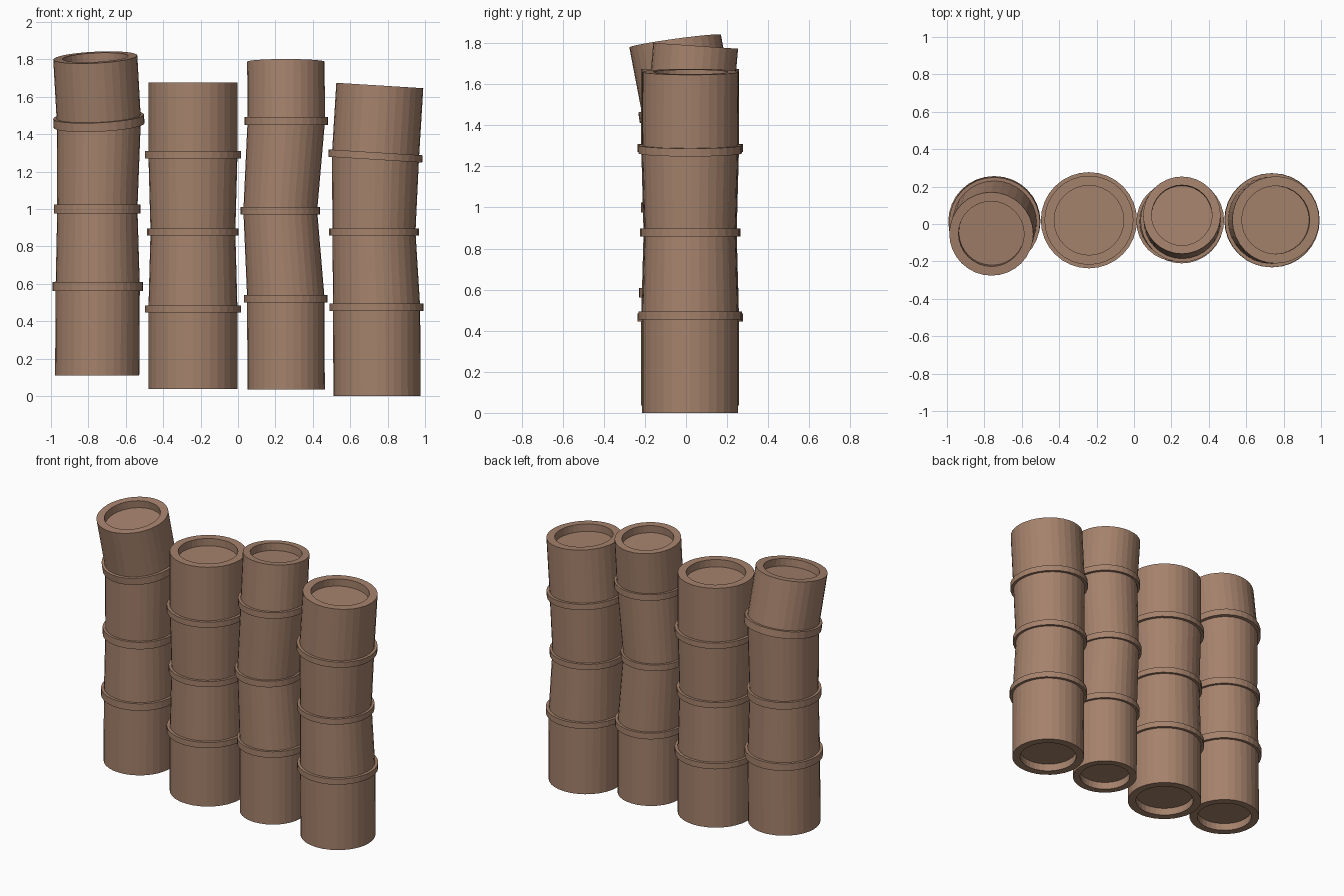
import bpy, bmesh, math
from mathutils import Vector

if "Cube" in bpy.data.objects:
    bpy.data.objects.remove(bpy.data.objects["Cube"])

SIDES = 32
bark = bpy.data.materials.new("warm brown bark")
bark.diffuse_color = (0.376, 0.223, 0.150, 1)
bark.use_nodes = True
bark.node_tree.nodes["Principled BSDF"].inputs["Base Color"].default_value = bark.diffuse_color


def circle(bm, centre, radius, normal):
    """Ring of vertices round centre, tilted so that it faces normal."""
    turn = Vector((0, 0, 1)).rotation_difference(Vector(normal).normalized())
    return [bm.verts.new(Vector(centre) + turn @ Vector((
        radius * math.cos(2 * math.pi * i / SIDES),
        radius * math.sin(2 * math.pi * i / SIDES), 0))) for i in range(SIDES)]


def loft(name, rings, closed=False):
    """Skin (centre, radius, normal) rings; cap the ends or join them in a loop."""
    bm = bmesh.new()
    loops = [circle(bm, *r) for r in rings]
    pairs = list(zip(loops, loops[1:]))
    if closed:
        pairs.append((loops[-1], loops[0]))
    else:
        bm.faces.new(loops[0])
        bm.faces.new(loops[-1])
    for a, b in pairs:
        for i in range(SIDES):
            j = (i + 1) % SIDES
            bm.faces.new((a[i], a[j], b[j], b[i]))
    bmesh.ops.recalc_face_normals(bm, faces=bm.faces)
    mesh = bpy.data.meshes.new(name)
    bm.to_mesh(mesh)
    bm.free()
    mesh.materials.append(bark)
    bpy.context.collection.objects.link(bpy.data.objects.new(name, mesh))


UP = (0, 0, 1)
# Per pole: radius, top normal, third joint normal, band height, then centres
# of the bottom, the three joints and the top
poles = [
    (0.225, (-0.05, -0.138, 1), (-0.05, -0.138, 1), 0.048,
     [(-0.753, 0.013, 0.11), (-0.75, 0.013, 0.585), (-0.752, 0.013, 1.0),
      (-0.744, 0.012, 1.47), (-0.763, -0.053, 1.81)]),
    (0.238, UP, UP, 0.039,
     [(-0.241, 0.02, 0.037), (-0.241, 0.02, 0.465), (-0.241, 0.02, 0.877),
      (-0.241, 0.02, 1.289), (-0.241, 0.02, 1.675)]),
    (0.207, (0, 0.07, 1), UP, 0.042,
     [(0.257, 0.013, 0.035), (0.256, 0.013, 0.52), (0.226, 0.013, 0.99),
      (0.258, 0.02, 1.47), (0.256, 0.047, 1.787)]),
    (0.233, (0.062, 0, 1), (0.062, 0, 1), 0.039,
     [(0.743, 0.02, 0.0), (0.741, 0.02, 0.475), (0.727, 0.02, 0.877),
      (0.735, 0.02, 1.283), (0.758, 0.022, 1.66)]),
]

for n, (R, top_n, joint_n, height, pts) in enumerate(poles, 1):
    normals = [UP, UP, UP, joint_n, top_n]
    radii = [R, R, R * 0.953, R, R]      # waist narrows at the middle joint
    recess = Vector(top_n).normalized() * 0.05
    # Stalk with a recessed floor at both ends
    bottom, top, hole = Vector(pts[0]), Vector(pts[4]), R * 0.78
    rings = [(bottom + Vector((0, 0, 0.05)), hole, UP), (bottom, hole, UP)]
    rings += list(zip(pts, radii, normals))
    rings += [(top, hole, top_n), (top - recess, hole, top_n)]
    loft(f"stalk_{n}", rings)
    # Raised bands over the joints
    for k in (1, 2, 3):
        up = Vector(normals[k]).normalized() * height / 2
        c, outer, inner = Vector(pts[k]), radii[k] * 1.08, radii[k] * 0.95
        loft(f"joint_band_{n}_{k}",
             [(c - up, inner, normals[k]), (c - up, outer, normals[k]),
              (c + up, outer, normals[k]), (c + up, inner, normals[k])], True)
